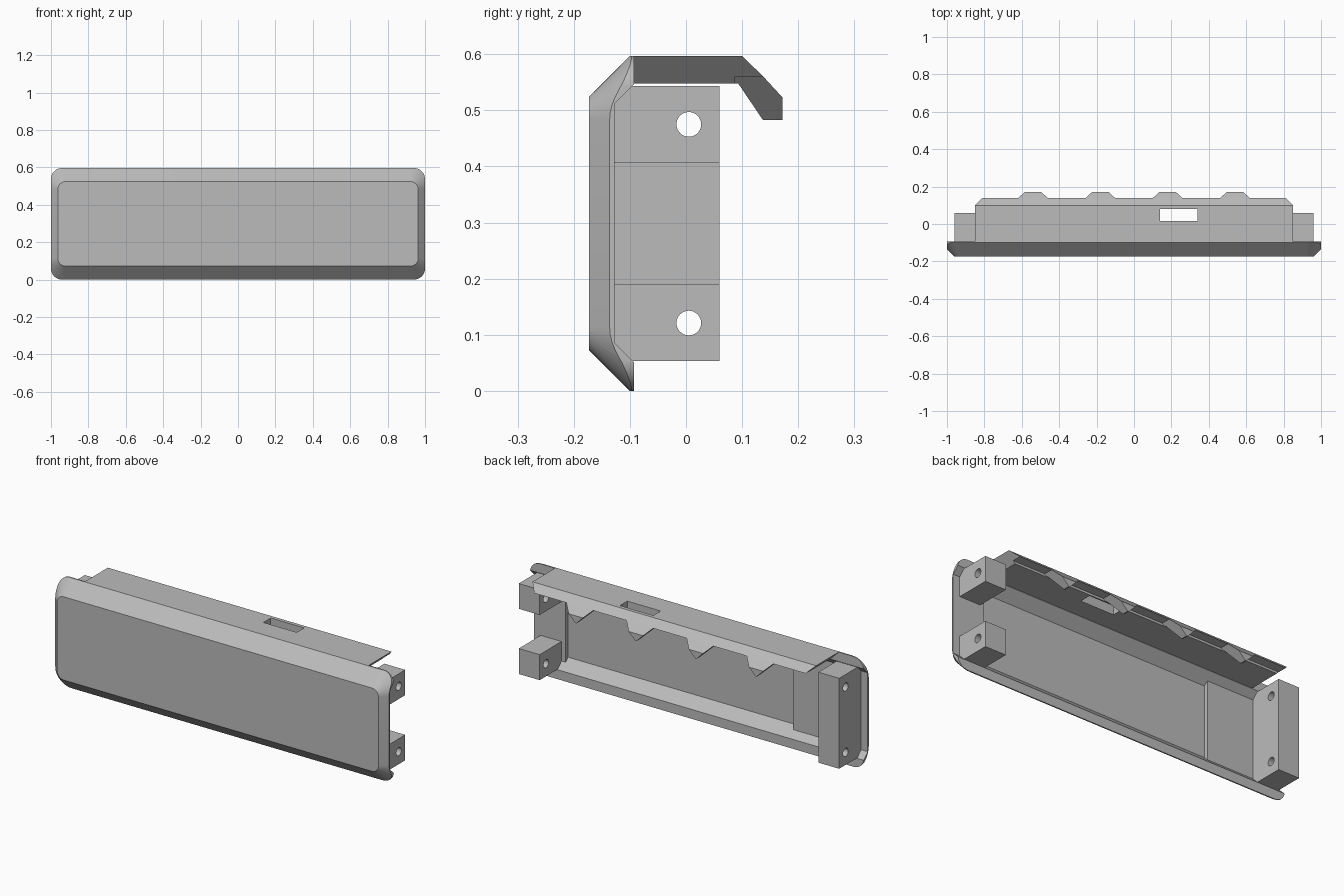
import bpy, bmesh, math

cube = bpy.data.objects.get("Cube")
if cube:
    bpy.data.objects.remove(cube, do_unlink=True)

grey = bpy.data.materials.new("light_grey")
grey.use_nodes = True
grey.diffuse_color = (0.5, 0.5, 0.5, 1)
grey.node_tree.nodes["Principled BSDF"].inputs["Base Color"].default_value = (0.5, 0.5, 0.5, 1)

MID = 0.2985  # centre height of the panel


def loft(name, *rings):
    """Join equal-length rings of points, cap both ends."""
    bm = bmesh.new()
    loops = [[bm.verts.new(p) for p in ring] for ring in rings]
    n = len(loops[0])
    for a, b in zip(loops, loops[1:]):
        for i in range(n):
            bm.faces.new((a[i], a[(i + 1) % n], b[(i + 1) % n], b[i]))
    bm.faces.new(loops[0])
    bm.faces.new(loops[-1])
    bmesh.ops.recalc_face_normals(bm, faces=bm.faces)
    mesh = bpy.data.meshes.new(name)
    bm.to_mesh(mesh)
    bm.free()
    mesh.materials.append(grey)
    obj = bpy.data.objects.new(name, mesh)
    bpy.context.collection.objects.link(obj)
    return obj


def prism(name, section, left, right):
    """Extrude a (y, z) section along x; the end positions may depend on z."""
    return loft(name, [(left(z), y, z) for y, z in section],
                [(right(z), y, z) for y, z in section])


def box(name, x0, x1, y0, y1, z0, z1):
    section = [(y0, z0), (y1, z0), (y1, z1), (y0, z1)]
    return prism(name, section, lambda z: x0, lambda z: x1)


def rounded(hx, hz, r, y, steps=10):
    """Rounded rectangle ring at depth y."""
    pts = []
    for q, (sx, sz) in enumerate([(1, 1), (-1, 1), (-1, -1), (1, -1)]):
        for i in range(steps + 1):
            a = (q + i / steps) * math.pi / 2
            pts.append((sx * (hx - r) + r * math.cos(a), y,
                        MID + sz * (hz - r) + r * math.sin(a)))
    return pts


def boolean(obj, cutter, operation="DIFFERENCE"):
    cutter.hide_render = True
    mod = obj.modifiers.new("cut", "BOOLEAN")
    mod.operation = operation
    mod.solver = "EXACT"
    mod.object = cutter
    bpy.context.view_layer.objects.active = obj
    bpy.ops.object.modifier_apply(modifier=mod.name)
    bpy.data.objects.remove(cutter, do_unlink=True)


def smooth(obj):
    bpy.ops.object.select_all(action="DESELECT")
    obj.select_set(True)
    bpy.context.view_layer.objects.active = obj
    bpy.ops.object.shade_smooth_by_angle(angle=math.radians(25))


# Front panel: rounded slab trimmed by a 45 degree bevel
panel = loft("front_panel", rounded(1, MID, 0.06, -0.20), rounded(1, MID, 0.06, -0.093))
bevel = loft("bevel_trim", rounded(0.963, 0.2255, 0.04, -0.173),
             rounded(1.036, 0.2985, 0.113, -0.10), rounded(1.056, 0.3185, 0.133, -0.08))
boolean(panel, bevel, "INTERSECT")


# Channel along the back and a deeper pocket inside it
def recess(name, depth, half, x0, x1):
    shoulder = half + abs(depth) - 0.093
    section = [(depth, MID - half), (-0.093, MID - shoulder), (-0.05, MID - shoulder),
               (-0.05, MID + shoulder), (-0.093, MID + shoulder), (depth, MID + half)]
    return prism(name, section, lambda z: x0, lambda z: x1)


boolean(panel, recess("channel", -0.127, 0.2135, -1.2, 1.2))
boolean(panel, recess("pocket", -0.147, 0.1935, -0.555, 0.81))
smooth(panel)

# Top shelf with ends sloping inwards towards the bottom
shelf_section = [(-0.10, 0.597), (0.10, 0.597), (0.138, 0.56), (0.087, 0.56),
                 (0.087, 0.548), (-0.10, 0.548)]
shelf = prism("top_shelf", shelf_section,
              lambda z: -0.85 + 0.597 - z, lambda z: 0.85 - 0.597 + z)
boolean(shelf, box("slot", 0.14, 0.34, 0.017, 0.08, 0.5, 0.7))

# Pointed hooks hanging from the shelf edge
hook_section = [(0.087, 0.56), (0.138, 0.56), (0.172, 0.523), (0.172, 0.483),
                (0.137, 0.483), (0.093, 0.548), (0.087, 0.548)]
for i in range(4):
    x = -0.54 + 0.36 * i
    prism(f"hook_{i + 1}", hook_section,
          lambda z: x - 0.08 + 0.56 - z, lambda z: x + 0.08 - 0.56 + z)

# Mounting blocks with pin holes through them
blocks = [box("right_mount", -0.96, -0.835, -0.13, 0.06, 0.053, 0.543),
          box("left_lower_mount", 0.835, 0.96, -0.13, 0.06, 0.053, 0.191),
          box("left_upper_mount", 0.835, 0.96, -0.13, 0.06, 0.406, 0.543)]
for block in blocks:
    for z in (0.121, 0.475):
        ring = [(0.005 + 0.022 * math.cos(a), z + 0.022 * math.sin(a))
                for a in (i * math.tau / 32 for i in range(32))]
        boolean(block, prism("pin_hole", ring, lambda z: -1.2, lambda z: 1.2))
    smooth(block)
